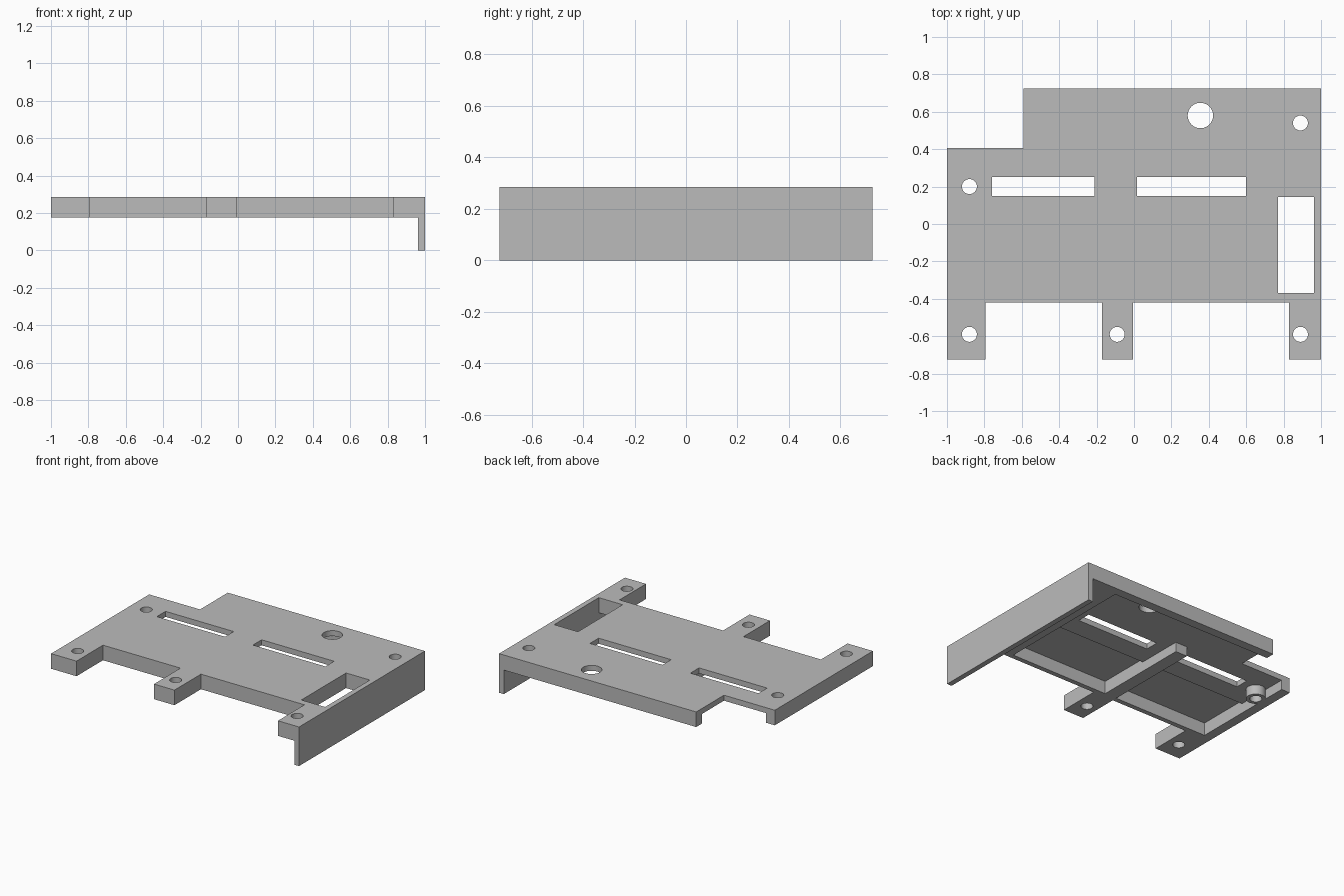
import bpy
import bmesh
import math

cube = bpy.data.objects.get("Cube")
if cube:
    bpy.data.objects.remove(cube, do_unlink=True)

BOTTOM, TOP = 0.175, 0.285      # frame of the plate
BACK, FRONT = 0.725, -0.725

grey = bpy.data.materials.new("plain_grey")
grey.use_nodes = True
grey.diffuse_color = (0.5, 0.5, 0.5, 1)
grey.node_tree.nodes["Principled BSDF"].inputs["Base Color"].default_value = (0.5, 0.5, 0.5, 1)


def prism(name, outline, z0, z1):
    """Extrude a flat outline from z0 to z1."""
    bm = bmesh.new()
    face = bm.faces.new([bm.verts.new((x, y, z0)) for x, y in outline])
    top = bmesh.ops.extrude_face_region(bm, geom=[face])["geom"]
    bmesh.ops.translate(bm, vec=(0, 0, z1 - z0),
                        verts=[v for v in top if isinstance(v, bmesh.types.BMVert)])
    bmesh.ops.recalc_face_normals(bm, faces=bm.faces)
    mesh = bpy.data.meshes.new(name)
    bm.to_mesh(mesh)
    bm.free()
    mesh.materials.append(grey)
    obj = bpy.data.objects.new(name, mesh)
    bpy.context.collection.objects.link(obj)
    return obj


def box(name, x0, x1, y0, y1, z0, z1):
    return prism(name, [(x0, y0), (x1, y0), (x1, y1), (x0, y1)], z0, z1)


def cylinder(name, x, y, radius, z0, z1, sides=40):
    angles = [math.tau * i / sides for i in range(sides)]
    return prism(name, [(x + radius * math.cos(a), y + radius * math.sin(a)) for a in angles], z0, z1)


def combine(target, tool, operation):
    """Apply a boolean and discard the tool."""
    mod = target.modifiers.new(operation, 'BOOLEAN')
    mod.operation = operation
    mod.solver = 'EXACT'
    mod.object = tool
    tool.hide_render = True
    bpy.context.view_layer.objects.active = target
    bpy.ops.object.modifier_apply(modifier=mod.name)
    bpy.data.objects.remove(tool, do_unlink=True)


# Plate with a stepped back corner and three front legs
legs = [(-1, -0.795), (-0.17, -0.005), (0.83, 1)]
outline = [(1, BACK), (-0.59, BACK), (-0.59, 0.405), (-1, 0.405)]
for i, (x0, x1) in enumerate(legs):
    if i > 0:
        outline.append((x0, -0.42))
    outline += [(x0, FRONT), (x1, FRONT)]
    if i < len(legs) - 1:
        outline.append((x1, -0.42))
plate = prism("mounting_plate", outline, BOTTOM, TOP)

# Hollow underside, deeper toward the front
combine(plate, box("pocket", -0.93, 0.715, -0.385, 0.66, 0.1, 0.245), 'DIFFERENCE')
combine(plate, box("deep_pocket", -0.93, 0.715, -0.385, 0.0, 0.1, 0.268), 'DIFFERENCE')

# Side flange, centre rib and screw boss
combine(plate, box("side_flange", 0.962, 1, FRONT, BACK, 0, 0.23), 'UNION')
combine(plate, box("centre_rib", -0.17, -0.075, -0.40, 0.34, BOTTOM, 0.277), 'UNION')
combine(plate, cylinder("screw_boss", -0.88, 0.2, 0.065, BOTTOM, 0.26), 'UNION')

# Slots and side window
for x0, x1, y0, y1 in [(-0.76, -0.21, 0.15, 0.25), (0.015, 0.6, 0.15, 0.25), (0.77, 0.962, -0.37, 0.145)]:
    combine(plate, box("opening", x0, x1, y0, y1, 0.1, 0.4), 'DIFFERENCE')

# Screw holes and the larger round hole
for x, y, r in [(-0.88, 0.2, 0.04), (0.89, 0.54, 0.04), (-0.88, -0.59, 0.04),
                (-0.09, -0.59, 0.04), (0.89, -0.59, 0.04), (0.355, 0.58, 0.068)]:
    combine(plate, cylinder("hole", x, y, r, 0.1, 0.4), 'DIFFERENCE')

# Smooth round walls, crisp edges
plate.select_set(True)
bpy.context.view_layer.objects.active = plate
bpy.ops.object.shade_smooth_by_angle(angle=math.radians(30))
